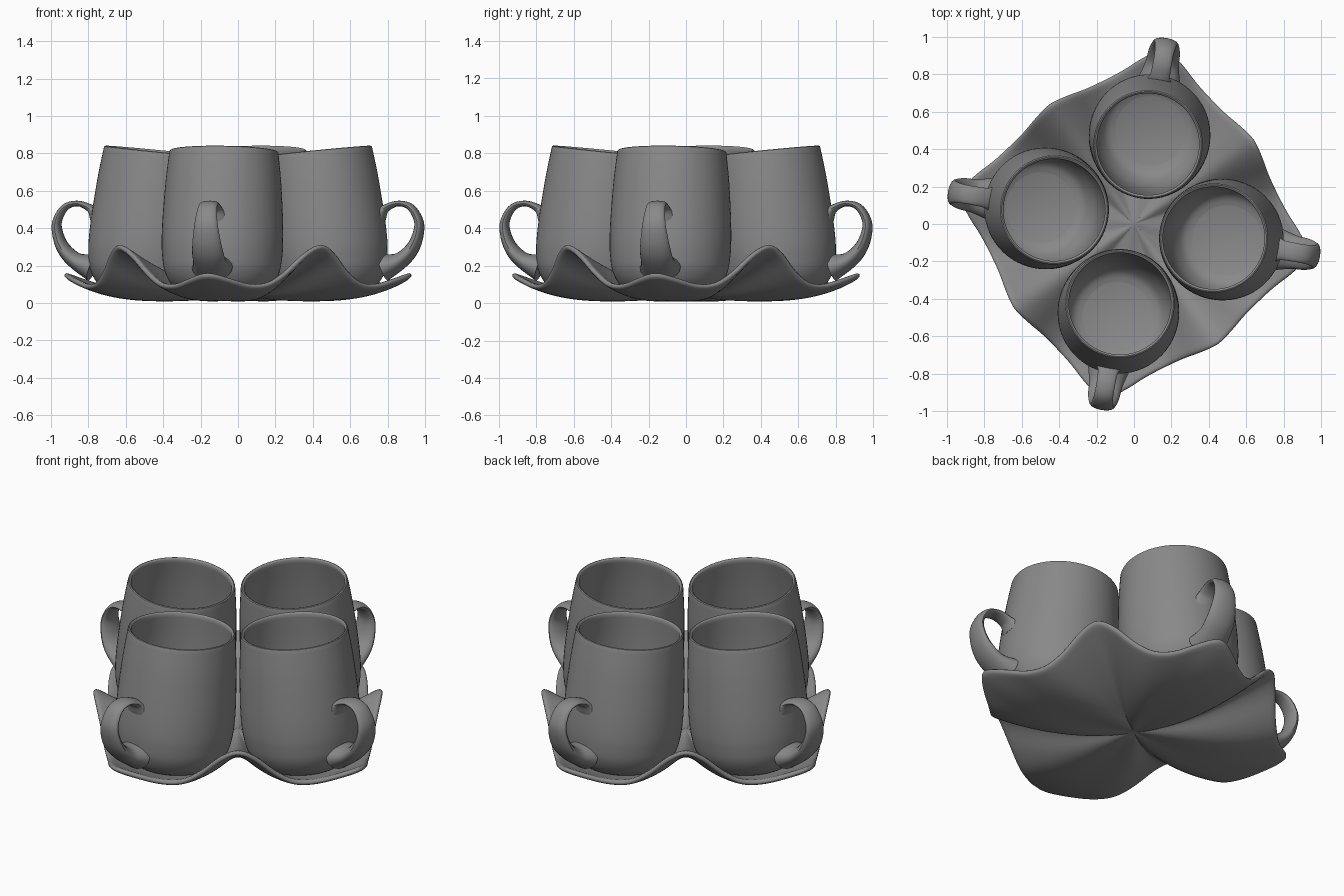
import bpy, bmesh
from math import sin, cos, pi, radians
from mathutils import Matrix, Vector

if "Cube" in bpy.data.objects:
    bpy.data.objects.remove(bpy.data.objects["Cube"])

TURN = radians(-10)      # whole set is turned a little about z

# Dark grey glaze
glaze = bpy.data.materials.new("dark_glaze")
glaze.diffuse_color = (.25, .25, .25, 1)
glaze.use_nodes = True
glaze.node_tree.nodes["Principled BSDF"].inputs["Base Color"].default_value = glaze.diffuse_color


def smooth_points(pts, n):
    """Catmull-Rom samples through tuples of any length."""
    out = []
    for i in range(len(pts) - 1):
        p0, p1 = pts[max(i - 1, 0)], pts[i]
        p2, p3 = pts[i + 1], pts[min(i + 2, len(pts) - 1)]
        for k in range(n):
            t = k / n
            out.append(tuple(0.5 * (2*b + (c - a)*t + (2*a - 5*b + 4*c - d)*t*t
                                    + (3*b - a - 3*c + d)*t**3)
                             for a, b, c, d in zip(p0, p1, p2, p3)))
    out.append(tuple(pts[-1]))
    return out


def lookup(table, x):
    for a, b in zip(table, table[1:]):
        if x <= b[0]:
            f = (x - a[0]) / (b[0] - a[0])
            return [u + (v - u) * f for u, v in zip(a, b)][1:]
    return table[-1][1:]


def finish(bm, name):
    bmesh.ops.remove_doubles(bm, verts=bm.verts, dist=1e-5)
    bmesh.ops.recalc_face_normals(bm, faces=bm.faces)
    mesh = bpy.data.meshes.new(name)
    bm.to_mesh(mesh)
    bm.free()
    mesh.shade_smooth()
    mesh.materials.append(glaze)
    ob = bpy.data.objects.new(name, mesh)
    bpy.context.collection.objects.link(ob)
    return ob


def skin(bm, rings):
    """Bridge consecutive closed rings of vertices."""
    n = len(rings[0])
    for a, b in zip(rings, rings[1:]):
        for j in range(n):
            k = (j + 1) % n
            bm.faces.new((a[j], a[k], b[k], b[j]))


def make_cup():
    outer = smooth_points([(.13, 0), (.205, .02), (.265, .06), (.305, .13), (.32, .21),
                           (.325, .29), (.322, .42), (.309, .62), (.292, .776)], 5)
    lip = [(.290, .782), (.284, .785), (.277, .782)]
    inner = smooth_points([(.273, .776), (.289, .62), (.3, .42), (.302, .28), (.285, .16),
                           (.24, .075), (.185, .045)], 5)
    prof = outer + lip + inner
    bm = bmesh.new()
    seg = 64
    rings = [[bm.verts.new((r * cos(2*pi*j/seg), r * sin(2*pi*j/seg), z)) for j in range(seg)]
             for r, z in prof]
    skin(bm, rings)
    bm.faces.new(rings[0])
    bm.faces.new(rings[-1])
    bm.transform(Matrix.Translation((.51, 0, .032)) @ Matrix.Rotation(radians(-5.7), 4, 'Y'))
    return finish(bm, "cup")


def make_handle():
    # radial distance, height, half width, half thickness
    path = smooth_points([(.765, .46, .075, .04), (.80, .505, .055, .022), (.87, .532, .05, .015),
                          (.94, .51, .052, .019), (.983, .43, .062, .024), (.97, .34, .075, .03),
                          (.93, .27, .085, .038), (.87, .22, .09, .048),
                          (.79, .19, .11, .075)], 6)
    bm = bmesh.new()
    seg, rings = 20, []
    for i, (x, z, w, h) in enumerate(path):
        a, b = path[max(i - 1, 0)], path[min(i + 1, len(path) - 1)]
        d = Vector((b[0] - a[0], 0, b[1] - a[1])).normalized()
        nrm = Vector((-d.z, 0, d.x))
        rings.append([bm.verts.new(Vector((x, 0, z)) + nrm * h * sin(2*pi*j/seg)
                                   + Vector((0, w * cos(2*pi*j/seg), 0))) for j in range(seg)])
    skin(bm, rings)
    bm.faces.new(rings[0])
    bm.faces.new(rings[-1])
    return finish(bm, "handle")


def make_tray():
    # degrees from a handle, edge radius, edge height
    edge = smooth_points([(-7, .89, .115), (0, .945, .145), (7, .89, .115), (14, .825, .083),
                          (22, .785, .09), (30, .768, .155), (38, .775, .25),
                          (45, .785, .295), (52, .775, .25)], 6)
    bm = bmesh.new()
    seg, count, rings = 160, 22, []
    for i in range(1, count + 1):
        t, ring = i / count, []
        for j in range(seg):
            ang = 2 * pi * j / seg
            deg = (360 * j / seg) % 90
            R, h = lookup(edge, min(deg, 90 - deg))
            w = sin(2 * ang) ** 2
            z = .05 * (1 - t) ** 3 + h * t ** (4.4 - 2.9 * w) + .012
            ring.append(bm.verts.new((R * t * cos(ang), R * t * sin(ang), z)))
        rings.append(ring)
    skin(bm, rings)
    mid = bm.verts.new((0, 0, .064))
    for j in range(seg):
        bm.faces.new((mid, rings[0][j], rings[0][(j + 1) % seg]))
    ob = finish(bm, "wavy_tray")
    sol = ob.modifiers.new("thickness", 'SOLIDIFY')
    sol.thickness, sol.offset = .03, 0
    sub = ob.modifiers.new("round_lip", 'SUBSURF')
    sub.levels = sub.render_levels = 1
    return ob


# Tray
tray = make_tray()
tray.rotation_euler.z = TURN

# Four cups with handles around the centre
for part in (make_cup(), make_handle()):
    base = part.name
    for k in range(4):
        ob = part if k == 0 else bpy.data.objects.new(f"{base}_{k + 1}", part.data)
        if k:
            bpy.context.collection.objects.link(ob)
        ob.rotation_euler.z = TURN + k * pi / 2

# Keep hard edges only at the cup floors
for ob in bpy.data.objects:
    ob.select_set(True)
bpy.context.view_layer.objects.active = tray
bpy.ops.object.shade_smooth_by_angle(angle=radians(40))
